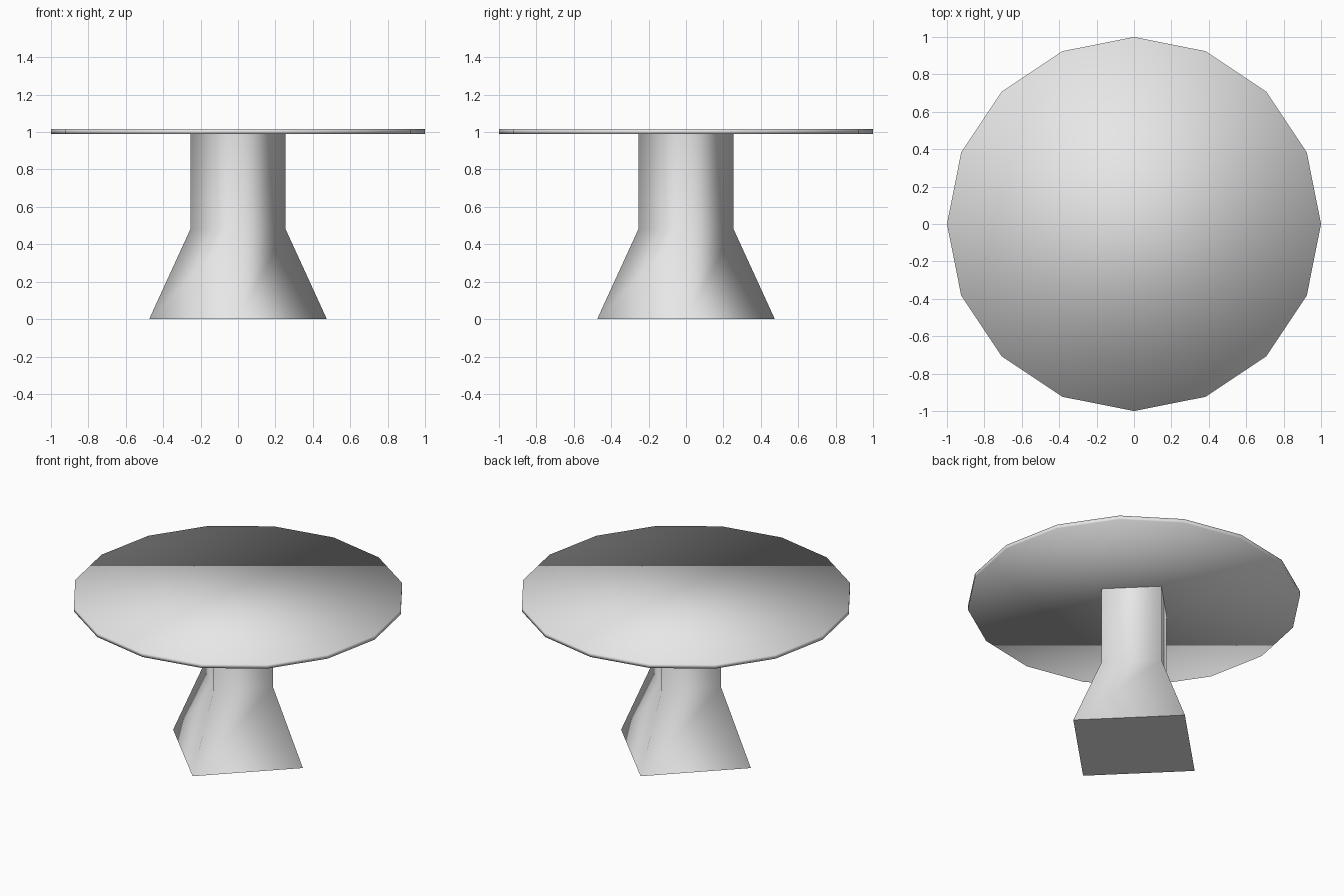
import bpy
import bmesh
from math import cos, sin, tau

default_cube = bpy.data.objects.get("Cube")
if default_cube:
    bpy.data.objects.remove(default_cube, do_unlink=True)

# Single plain grey material
grey = bpy.data.materials.new("light_grey")
grey.use_nodes = True
grey.diffuse_color = (0.8, 0.8, 0.8, 1)
grey.node_tree.nodes["Principled BSDF"].inputs["Base Color"].default_value = (0.8, 0.8, 0.8, 1)


def lathe(name, profile, sides, cap_bottom_smooth, cap_top):
    """Stack rings of (radius, height) with corners on the axes and skin them."""
    bm = bmesh.new()
    rings = [[bm.verts.new((r * cos(tau * i / sides), r * sin(tau * i / sides), z))
              for i in range(sides)] for r, z in profile]
    for low, high in zip(rings, rings[1:]):
        for i in range(sides):
            j = (i + 1) % sides
            bm.faces.new((low[i], low[j], high[j], high[i])).smooth = True
    bm.faces.new(rings[0][::-1]).smooth = cap_bottom_smooth
    if cap_top:
        bm.faces.new(rings[-1]).smooth = True
    mesh = bpy.data.meshes.new(name)
    bm.to_mesh(mesh)
    bm.free()
    mesh.materials.append(grey)
    obj = bpy.data.objects.new(name, mesh)
    bpy.context.collection.objects.link(obj)
    return obj


# Square pedestal turned corner-forward, with a flared foot and flat underside
lathe("pedestal", [(0.475, 0), (0.255, 0.48), (0.255, 0.99)], 4, False, False)

# Thin sixteen-sided top, softly shaded right across its rim
lathe("table_top", [(1, 0.99), (1, 1.017)], 16, True, True)
